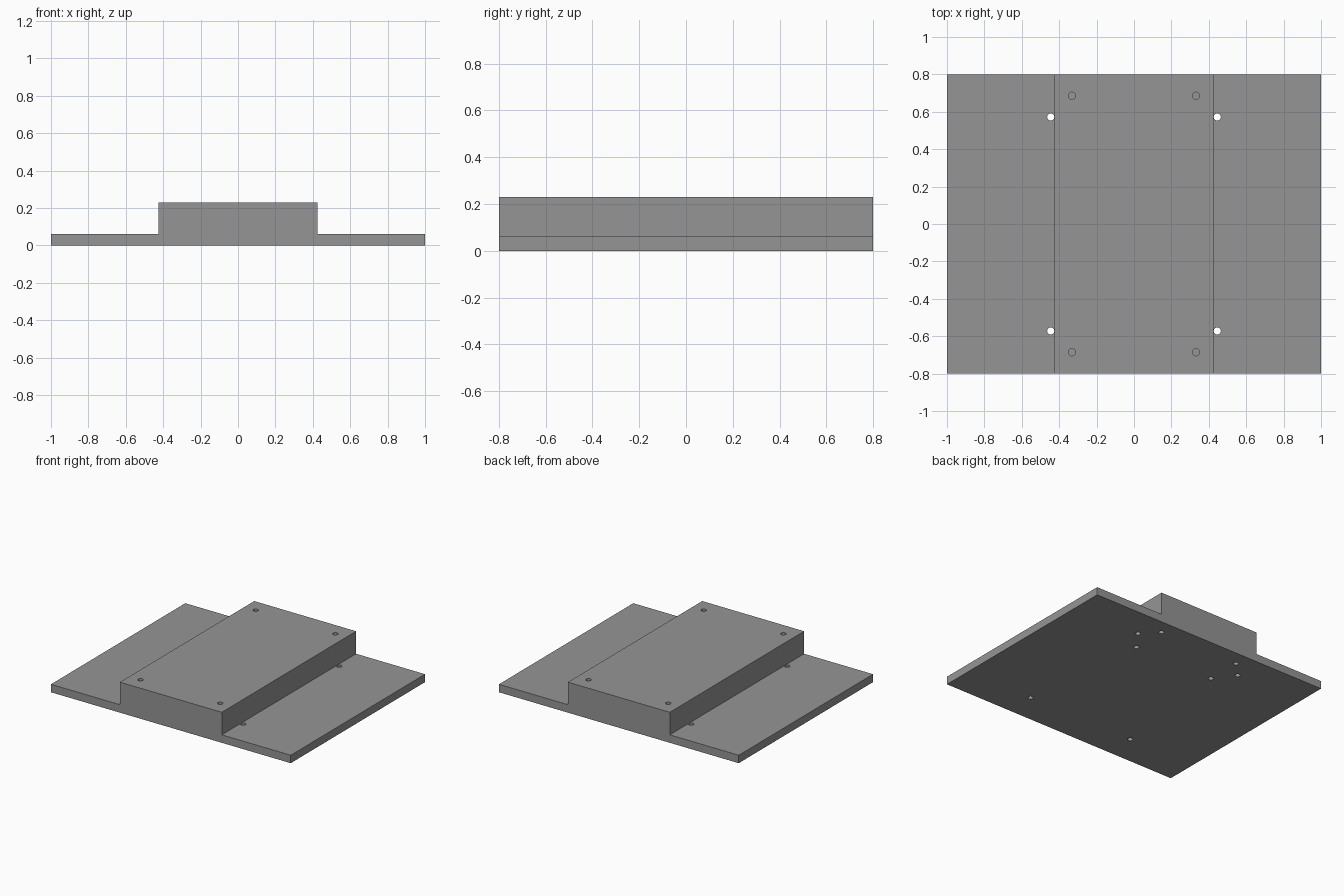
import bpy, bmesh

if "Cube" in bpy.data.objects:
    bpy.data.objects.remove(bpy.data.objects["Cube"])

grey = bpy.data.materials.new("mid_grey")
grey.diffuse_color = (0.30, 0.30, 0.30, 1)
grey.use_nodes = True
grey.node_tree.nodes["Principled BSDF"].inputs["Base Color"].default_value = grey.diffuse_color

HALF_X, HALF_Y = 1.0, 0.8
BLOCK_X, PLATE_Z, TOP_Z = 0.425, 0.06, 0.23

# Stepped base: one profile extruded front to back
profile = [(-HALF_X, 0), (HALF_X, 0), (HALF_X, PLATE_Z), (BLOCK_X, PLATE_Z),
           (BLOCK_X, TOP_Z), (-BLOCK_X, TOP_Z), (-BLOCK_X, PLATE_Z), (-HALF_X, PLATE_Z)]
bm = bmesh.new()
face = bm.faces.new([bm.verts.new((x, -HALF_Y, z)) for x, z in profile])
extruded = bmesh.ops.extrude_face_region(bm, geom=[face])
moved = [v for v in extruded["geom"] if isinstance(v, bmesh.types.BMVert)]
bmesh.ops.translate(bm, verts=moved, vec=(0, 2 * HALF_Y, 0))
bmesh.ops.recalc_face_normals(bm, faces=bm.faces)
mesh = bpy.data.meshes.new("stepped_base")
bm.to_mesh(mesh)
bm.free()
base = bpy.data.objects.new("stepped_base", mesh)
bpy.context.collection.objects.link(base)
mesh.materials.append(grey)


def drill(name, x, y, z0, z1, radius=0.019):
    """Cut a round hole from z0 to z1 on both sides of the centre line."""
    for side in (-1, 1):
        bpy.ops.mesh.primitive_cylinder_add(
            vertices=32, radius=radius, depth=z1 - z0,
            location=(side * x, y, (z0 + z1) / 2))
        cutter = bpy.context.object
        cutter.name = name
        cutter.data.materials.append(grey)
        cutter.hide_render = True
        cutter.hide_set(True)
        cut = base.modifiers.new(name, "BOOLEAN")
        cut.operation = "DIFFERENCE"
        cut.solver = "EXACT"
        cut.object = cutter


# Through holes in the flanges and blind holes in the block top
for end in (-1, 1):
    drill("flange_hole_cutter", 0.445, end * 0.572, -0.05, PLATE_Z + 0.05)
    drill("top_hole_cutter", 0.332, end * 0.686, TOP_Z - 0.08, TOP_Z + 0.05)

# Blind holes in the underside, towards the back
for y in (0.422, 0.688):
    drill("underside_hole_cutter", 0.333, y, -0.05, 0.08)

# Apply the cuts and remove the cutters
bpy.context.view_layer.update()
result = bpy.data.meshes.new_from_object(
    base.evaluated_get(bpy.context.evaluated_depsgraph_get()))
base.modifiers.clear()
base.data = result
for obj in [o for o in bpy.data.objects if o != base]:
    bpy.data.objects.remove(obj)

# Smooth hole walls, crisp edges
bpy.ops.object.select_all(action="DESELECT")
base.select_set(True)
bpy.context.view_layer.objects.active = base
bpy.ops.object.shade_smooth_by_angle()
